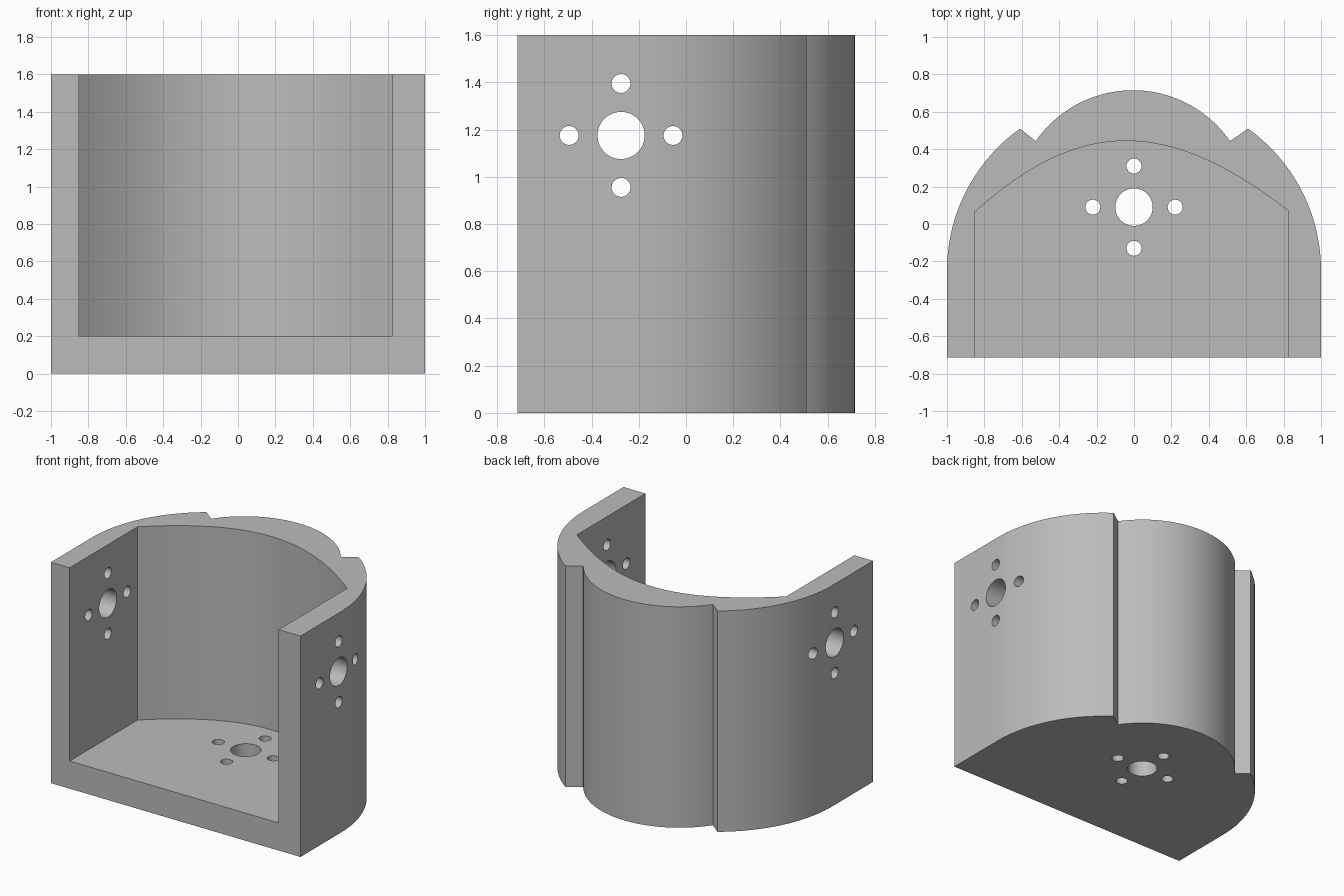
import bpy, bmesh, math
from mathutils import Vector, Matrix

cube = bpy.data.objects.get("Cube")
if cube:
    bpy.data.objects.remove(cube, do_unlink=True)

grey = bpy.data.materials.new("light_grey")
grey.use_nodes = True
colour = (0.5, 0.5, 0.5, 1)
grey.diffuse_color = colour
grey.node_tree.nodes["Principled BSDF"].inputs["Base Color"].default_value = colour


def arc(cx, cy, r, start, end, steps):
    """Points on a circle between two angles."""
    angles = [start + (end - start) * i / steps for i in range(steps + 1)]
    return [(cx + r * math.cos(a), cy + r * math.sin(a)) for a in angles]


def bezier(a, b, c, d, steps):
    a, b, c, d = map(Vector, (a, b, c, d))
    out = []
    for i in range(steps + 1):
        t = i / steps
        s = 1 - t
        out.append(tuple(a * s**3 + b * 3 * s * s * t + c * 3 * s * t * t + d * t**3))
    return out


def prism(name, outline, bottom, top):
    """Upright solid from a plan outline."""
    bm = bmesh.new()
    face = bm.faces.new([bm.verts.new((x, y, bottom)) for x, y in outline])
    grown = bmesh.ops.extrude_face_region(bm, geom=[face])["geom"]
    verts = [v for v in grown if isinstance(v, bmesh.types.BMVert)]
    bmesh.ops.translate(bm, verts=verts, vec=(0, 0, top - bottom))
    return finish(name, bm)


def finish(name, bm):
    bmesh.ops.recalc_face_normals(bm, faces=bm.faces)
    mesh = bpy.data.meshes.new(name)
    bm.to_mesh(mesh)
    bm.free()
    mesh.materials.append(grey)
    obj = bpy.data.objects.new(name, mesh)
    bpy.context.collection.objects.link(obj)
    return obj


def hole_pattern(name, matrix, depth):
    """Cutter for one large hole ringed by four screw holes."""
    bm = bmesh.new()
    spots = [(0, 0, 0.1)] + [(0.22 * x, 0.22 * y, 0.04)
                             for x, y in ((1, 0), (-1, 0), (0, 1), (0, -1))]
    for x, y, r in spots:
        bmesh.ops.create_cone(bm, cap_ends=True, segments=48, radius1=r, radius2=r,
                              depth=depth, matrix=matrix @ Matrix.Translation((x, y, 0)))
    return finish(name, bm)


# Outer shell outline: curved flanks, two notches and a rounded back
FRONT, HEIGHT = -0.713, 1.6
flank_r, flank_y = 0.935, -0.25
sweep = math.asin((0.51 - flank_y) / flank_r)
right_flank = arc(1 - flank_r, flank_y, flank_r, 0, sweep, 28)
left_flank = [(-x, y) for x, y in reversed(right_flank)]
back_y, back_r = 0.083, 0.632
notch = math.asin((0.443 - back_y) / back_r)
back = arc(-0.006, back_y, back_r, notch, math.pi - notch, 48)
shell = prism("bracket_shell",
              [(-1, FRONT), (1, FRONT)] + right_flank + back + left_flank, 0, HEIGHT)

# Open cavity with a bowed rear wall
inner = bezier((0.825, 0.07), (0.18, 0.57), (-0.29, 0.57), (-0.85, 0.065), 40)
cavity = prism("cavity_cutter", [(-0.85, -0.9), (0.825, -0.9)] + inner, 0.2, 1.8)

# Mounting holes in the floor and through both side walls
floor_holes = hole_pattern("floor_hole_cutter", Matrix.Translation((0, 0.09, 0.1)), 0.5)
side_holes = hole_pattern("side_hole_cutter", Matrix.Translation((0, -0.275, 1.175))
                          @ Matrix.Rotation(math.pi / 2, 4, "Y"), 2.4)

for cutter in (cavity, floor_holes, side_holes):
    cutter.hide_render = True
    mod = shell.modifiers.new(cutter.name, "BOOLEAN")
    mod.operation = "DIFFERENCE"
    mod.solver = "EXACT"
    mod.object = cutter

# Bake the cuts, then remove the cutters
bpy.context.view_layer.update()
graph = bpy.context.evaluated_depsgraph_get()
result = bpy.data.meshes.new_from_object(shell.evaluated_get(graph))
shell.modifiers.clear()
shell.data = result
for cutter in (cavity, floor_holes, side_holes):
    bpy.data.objects.remove(cutter, do_unlink=True)

bpy.ops.object.select_all(action="DESELECT")
shell.select_set(True)
bpy.context.view_layer.objects.active = shell
bpy.ops.object.shade_smooth_by_angle(angle=math.radians(25))
